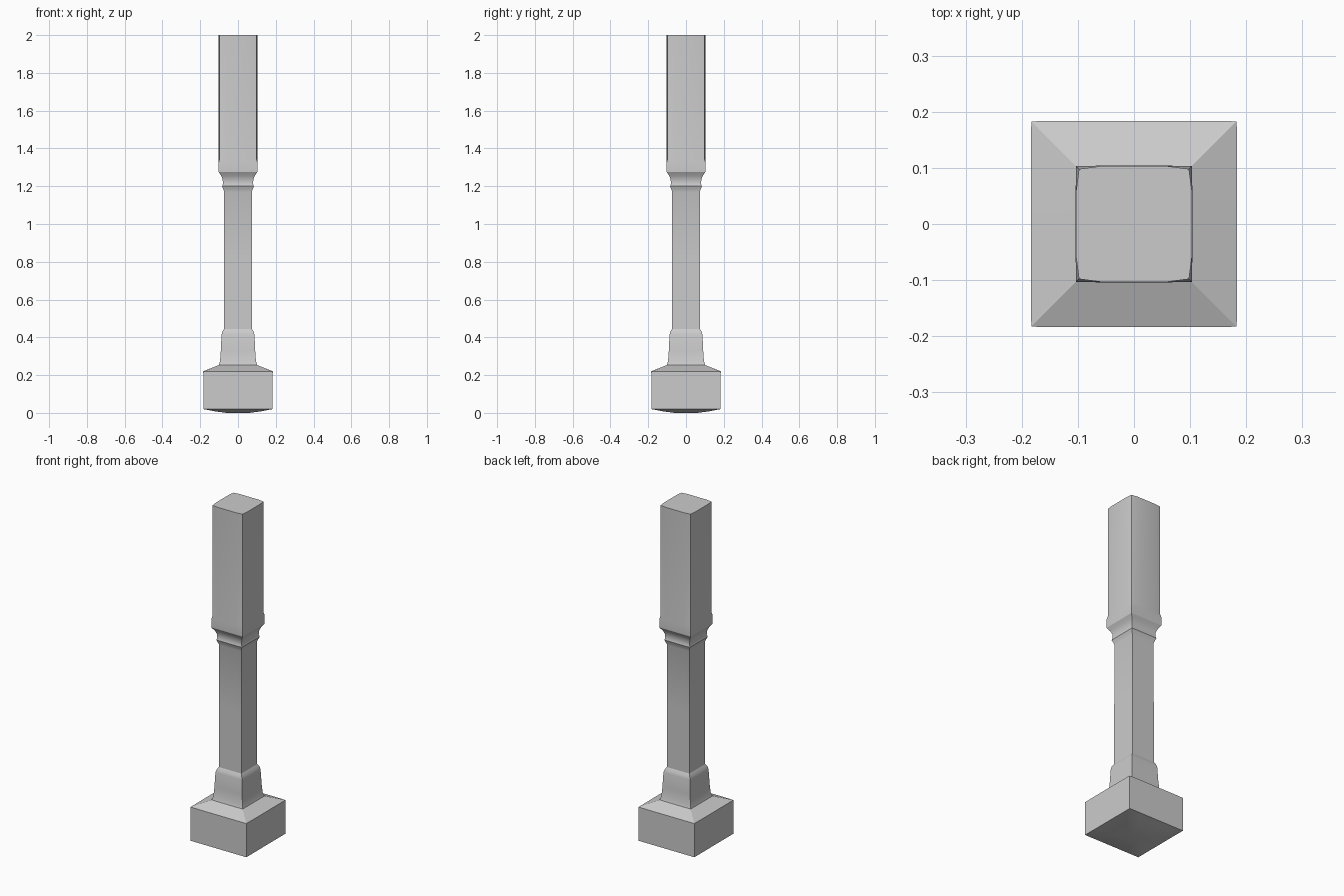
import bpy, bmesh, math

if "Cube" in bpy.data.objects:
    bpy.data.objects.remove(bpy.data.objects["Cube"])


def square_ring(bm, z, half, corner):
    """Four-sided ring; corner < half gives gently bowed sides."""
    pts = []
    for k in range(4):
        c, s = round(math.cos(k * math.pi / 2)), round(math.sin(k * math.pi / 2))
        for x, y in ((corner, -corner), (half, -half * 0.58), (half, half * 0.58)):
            pts.append(bm.verts.new((c * x - s * y, s * x + c * y, z)))
    return pts


def loft(name, profile):
    bm = bmesh.new()
    rings = [square_ring(bm, *p) for p in profile]
    for a, b in zip(rings, rings[1:]):
        n = len(a)
        for i in range(n):
            j = (i + 1) % n
            bm.faces.new((a[i], a[j], b[j], b[i]))
    bm.faces.new(rings[0][::-1])
    bm.faces.new(rings[-1])
    bmesh.ops.recalc_face_normals(bm, faces=bm.faces[:])
    mesh = bpy.data.meshes.new(name)
    bm.to_mesh(mesh)
    bm.free()
    obj = bpy.data.objects.new(name, mesh)
    bpy.context.collection.objects.link(obj)
    bpy.ops.object.select_all(action='DESELECT')
    obj.select_set(True)
    bpy.context.view_layer.objects.active = obj
    bpy.ops.object.shade_smooth_by_angle(angle=math.radians(28))
    return obj


# One continuous post, bottom to top: (height, half width, corner half width)
loft("square_post", [
    # plinth with shallow tapered underside
    (0.0, 0.06, 0.06), (0.008, 0.12, 0.12), (0.02, 0.183, 0.183),
    (0.22, 0.184, 0.183), (0.253, 0.102, 0.102),
    # flared foot
    (0.275, 0.095, 0.095), (0.33, 0.091, 0.091), (0.415, 0.087, 0.087),
    (0.43, 0.083, 0.083), (0.445, 0.074, 0.074),
    # slender shaft
    (0.80, 0.074, 0.074), (1.17, 0.073, 0.073),
    # bead and cove
    (1.185, 0.078, 0.078), (1.20, 0.084, 0.084), (1.212, 0.080, 0.080),
    (1.235, 0.081, 0.081), (1.255, 0.089, 0.089), (1.276, 0.103, 0.103),
    # collar and bowed upper block
    (1.325, 0.104, 0.103), (1.345, 0.103, 0.098), (2.0, 0.103, 0.098),
])
